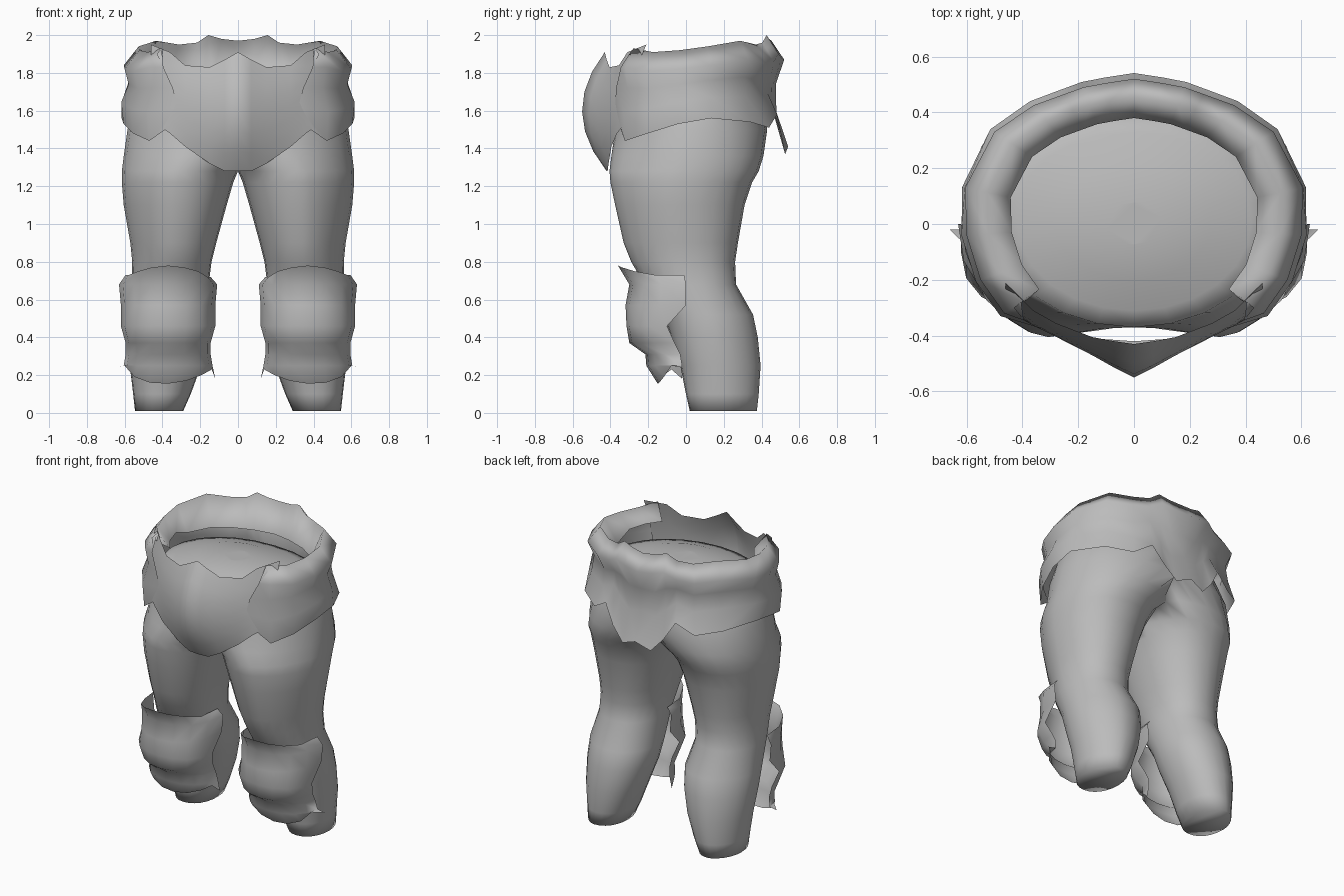
import bpy, bmesh, math
from mathutils import Vector

if "Cube" in bpy.data.objects:
    bpy.data.objects.remove(bpy.data.objects["Cube"])

grey = bpy.data.materials.new("plain_grey")
grey.diffuse_color = (0.5, 0.5, 0.5, 1)
grey.use_nodes = True
grey.node_tree.nodes["Principled BSDF"].inputs["Base Color"].default_value = grey.diffuse_color


def finish(name, bm, ref, angle=60):
    """Orient faces away from ref, shade, and mirror across x = 0."""
    bmesh.ops.recalc_face_normals(bm, faces=bm.faces)
    bm.normal_update()
    if sum(f.normal.dot(f.calc_center_median() - Vector(ref)) * f.calc_area() for f in bm.faces) < 0:
        bmesh.ops.reverse_faces(bm, faces=bm.faces)
    me = bpy.data.meshes.new(name)
    bm.to_mesh(me)
    bm.free()
    me.materials.append(grey)
    ob = bpy.data.objects.new(name, me)
    bpy.context.collection.objects.link(ob)
    m = ob.modifiers.new("mirror", 'MIRROR')
    m.use_clip = True
    m.merge_threshold = 0.002
    bpy.ops.object.select_all(action='DESELECT')
    ob.select_set(True)
    bpy.context.view_layer.objects.active = ob
    bpy.ops.object.shade_smooth_by_angle(angle=math.radians(angle))


def sheet(bm, rows, closed=False):
    """Skin a list of equally long point rows."""
    vs = [[bm.verts.new(p) for p in r] for r in rows]
    n = len(vs[0])
    for a, b in zip(vs, vs[1:]):
        for i in range(n if closed else n - 1):
            j = (i + 1) % n
            bm.faces.new((a[i], a[j], b[j], b[i]))
    return vs


# Trousers: one leg growing into half of the hips
# z, inner x, outer x, front y, back y
LEG = [(0.01, .29, .545, .02, .375), (.1, .25, .555, .0, .385), (.25, .195, .573, -.03, .395),
       (.4, .15, .585, -.08, .38), (.52, .135, .585, -.12, .355), (.68, .155, .56, -.22, .265),
       (.8, .14, .56, -.29, .26), (.9, .115, .57, -.33, .275), (1.1, .06, .605, -.375, .31),
       (1.22, .025, .615, -.40, .35), (1.28, 0, .615, -.405, .385), (1.36, -.12, .605, -.395, .41),
       (1.5, -.35, .585, -.375, .43), (1.62, -.54, .55, -.37, .41), (1.70, -.5, .50, -.37, .39)]
bm = bmesh.new()
N = 24
rings = []
for z, xi, xo, yf, yb in LEG:
    cx, rx, cy, ry = (xi + xo) / 2, (xo - xi) / 2, (yf + yb) / 2, (yb - yf) / 2
    ring = []
    for i in range(N):
        c, s = math.cos(math.tau * i / N), math.sin(math.tau * i / N)
        # Slimmer outer front on the thigh, slimmer outer back on the calf
        power = .92
        if c > 0 and s < 0:
            power = .9 if z < .6 else 1.18 if .75 < z < 1.45 else 1
        elif c > 0 and z < .6:
            power = 1.12
        c, s = [math.copysign(abs(v) ** power, v) for v in (c, s)]
        ring.append((max(0, cx + rx * c), cy + ry * s, z))
    rings.append(ring)
# Gently domed floor closing the waist
for k, z in ((.84, 1.72), (.55, 1.76), (.2, 1.78)):
    rings.append([(x * k, y * k, z) for x, y, _ in rings[len(LEG) - 1]])
vs = sheet(bm, rings, True)
bm.faces.new(vs[0])
bm.faces.new(vs[-1])
inner = [f for f in bm.faces if all(v.co.x < 1e-4 for v in f.verts)]
bmesh.ops.delete(bm, geom=inner, context='FACES')
bmesh.ops.remove_doubles(bm, verts=bm.verts, dist=1e-4)
finish("trousers", bm, (.3, 0, .8), 100)

# Waist wrap: columns from back centre towards the front: x, y, bottom z, top z
WRAP = [(0, .52, 1.41, 1.97), (.1, .505, 1.37, 1.98), (.18, .49, 1.46, 2.0), (.25, .465, 1.58, 1.96),
        (.36, .425, 1.51, 1.95), (.5, .33, 1.54, 1.97), (.605, .13, 1.56, 1.94), (.6, -.04, 1.53, 1.92),
        (.55, -.2, 1.48, 1.91), (.465, -.32, 1.44, 1.93)]
rows = [[] for _ in range(6)]
for x, y, zb, zt in WRAP:
    back = max(0, y) / .52
    roll = zt - .1
    steps = [(1.01 + .03 * back, zb), (1.03 - .11 * back, zb + (roll - zb) * .4),
             (.965 - .05 * back, zb + (roll - zb) * .72), (1, roll), (.87, zt),
             (.73, 1.78 + .05 * (y < 0))]
    for r, (k, z) in zip(rows, steps):
        r.append((x * k, y * k, z))
# Ragged front end of the wrap
END = [(.385, -.345, 1.5), (.32, -.375, 1.62), (.345, -.37, 1.72),
       (.395, -.345, 1.83), (.43, -.30, 1.90), (.38, -.27, 1.86)]
for r, p in zip(rows, END):
    r.append(p)
bm = bmesh.new()
sheet(bm, rows)
finish("waist_wrap", bm, (0, 0, 1.7), 180)

# Front panel: columns from the centre: x, y top, y middle, y bottom, top z, bottom z
PANEL = [(0, -.43, -.55, -.42, 1.91, 1.28), (.07, -.42, -.515, -.415, 1.87, 1.28),
         (.15, -.405, -.47, -.41, 1.83, 1.32), (.28, -.355, -.40, -.395, 1.84, 1.41),
         (.36, -.31, -.35, -.365, 1.91, 1.48), (.46, -.21, -.28, -.31, 1.95, 1.55)]
rows = []
for i in range(7):
    t = i / 6
    rows.append([(x, yt * (1 - t) * (1 - 2 * t) + ym * 4 * t * (1 - t) + yb * t * (2 * t - 1),
                  zt + (zb - zt) * t) for x, yt, ym, yb, zt, zb in PANEL])
bm = bmesh.new()
sheet(bm, rows)
finish("front_panel", bm, (0, .2, 1.6))

# Knee pads: z, half width, front y, side y
PAD = [(.75, .225, -.36, -.01), (.68, .26, -.30, 0), (.57, .25, -.32, 0), (.46, .25, -.315, -.10),
       (.37, .225, -.30, -.06), (.31, .225, -.215, -.03), (.25, .235, -.21, -.02), (.2, .25, -.15, -.02)]
TOP = (-.03, -.03, 0, .02, .03, .02, 0, -.02, -.02)
HEM = (-.02, .03, 0, -.03, -.045, -.04, -.01, .05, .04)
bm = bmesh.new()
rows = []
for k, (z, hw, yf, ys) in enumerate(PAD):
    row = []
    for i in range(9):
        u = i / 4 - 1
        jag = TOP[i] if k == 0 else HEM[i] if k == len(PAD) - 1 else 0
        x = .37 + hw * math.sin(u * math.pi / 2) + (.04 if k > 6 and i == 8 else 0)
        row.append((x, yf + (ys - yf) * abs(u) ** 2, z + jag))
    rows.append(row)
sheet(bm, rows)
finish("knee_pads", bm, (.37, .1, .45), 100)
